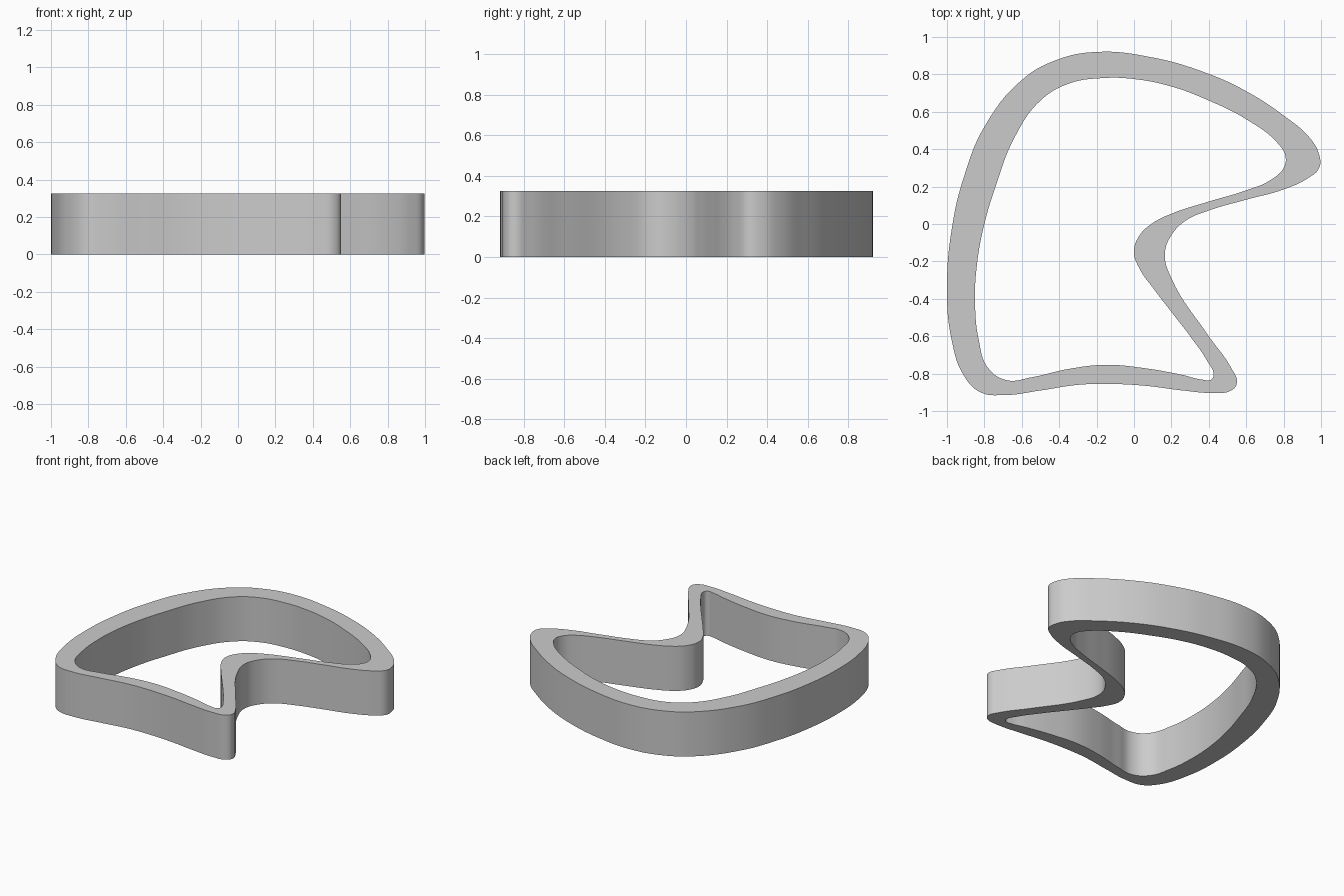
import bpy
import bmesh

HEIGHT = 0.326

# Remove the default cube if present
default_cube = bpy.data.objects.get("Cube")
if default_cube:
    bpy.data.objects.remove(default_cube, do_unlink=True)

# Outlines in hundredths of a unit, counter-clockwise from the back
OUTER = [(-20, 92), (-42, 87.5), (-60, 77), (-80, 52), (-91, 25), (-97, 0),
         (-100, -34), (-97.5, -62), (-91, -81), (-82, -90), (-70, -91.5),
         (-50, -89), (-30, -86), (-14, -85.5), (6, -86.5), (26, -89),
         (43, -90.3), (52, -89), (55, -85), (52, -77), (40, -60), (20, -29),
         (16.5, -16), (20, -6), (28, 2), (40, 7.2), (60, 13), (80, 18.5),
         (93, 24.5), (99, 30), (99, 37), (94, 46), (80, 58), (60, 71),
         (38, 81), (10, 89)]
INNER = [(-17, 78), (-35, 75), (-50, 66), (-64, 46), (-74, 20), (-80, 0),
         (-84, -22), (-85, -42), (-83, -62), (-78, -77), (-68, -83.5),
         (-55, -82), (-35, -77.5), (-15, -75.3), (5, -77), (25, -80.5),
         (37, -83.3), (41, -83.3), (42.5, -81), (39, -73), (30, -60),
         (20, -47), (10, -34), (3, -24), (0, -15), (3, -6), (10, 0.5),
         (20, 5.5), (40, 12), (60, 18), (73, 23.5), (80, 30), (81, 36),
         (77, 43), (60, 56), (40, 66), (20, 73.5), (0, 77.5)]


def make_material(name, color):
    """Plain one-colour material."""
    material = bpy.data.materials.new(name)
    material.use_nodes = True
    material.diffuse_color = color
    shader = material.node_tree.nodes["Principled BSDF"]
    shader.inputs["Base Color"].default_value = color
    return material


def add_outline(curve, points):
    """Add a smooth closed outline through the given points."""
    spline = curve.splines.new("BEZIER")
    spline.bezier_points.add(len(points) - 1)
    spline.use_cyclic_u = True
    for knot, (x, y) in zip(spline.bezier_points, points):
        knot.co = (x / 100, y / 100, 0)
        knot.handle_left_type = "AUTO"
        knot.handle_right_type = "AUTO"


# Flat profile: outer outline with the inner outline as its hole
profile = bpy.data.curves.new("ring_profile", "CURVE")
profile.dimensions = "2D"
profile.fill_mode = "BOTH"
profile.resolution_u = 8
profile.extrude = HEIGHT / 2
add_outline(profile, OUTER)
add_outline(profile, INNER)

# Extruded ring wall standing on the ground
ring = bpy.data.objects.new("cutter_ring_wall", profile)
ring.location.z = HEIGHT / 2
bpy.context.collection.objects.link(ring)
bpy.ops.object.select_all(action="DESELECT")
bpy.context.view_layer.objects.active = ring
ring.select_set(True)
bpy.context.view_layer.update()
bpy.ops.object.convert(target="MESH")
ring = bpy.context.object

# Weld the caps to the walls and face everything outward
bm = bmesh.new()
bm.from_mesh(ring.data)
bmesh.ops.remove_doubles(bm, verts=bm.verts, dist=0.0001)
bmesh.ops.recalc_face_normals(bm, faces=bm.faces)
bm.to_mesh(ring.data)
bm.free()

ring.data.materials.clear()
ring.data.materials.append(make_material("light_grey", (0.6, 0.6, 0.6, 1)))
bpy.ops.object.shade_smooth_by_angle()
